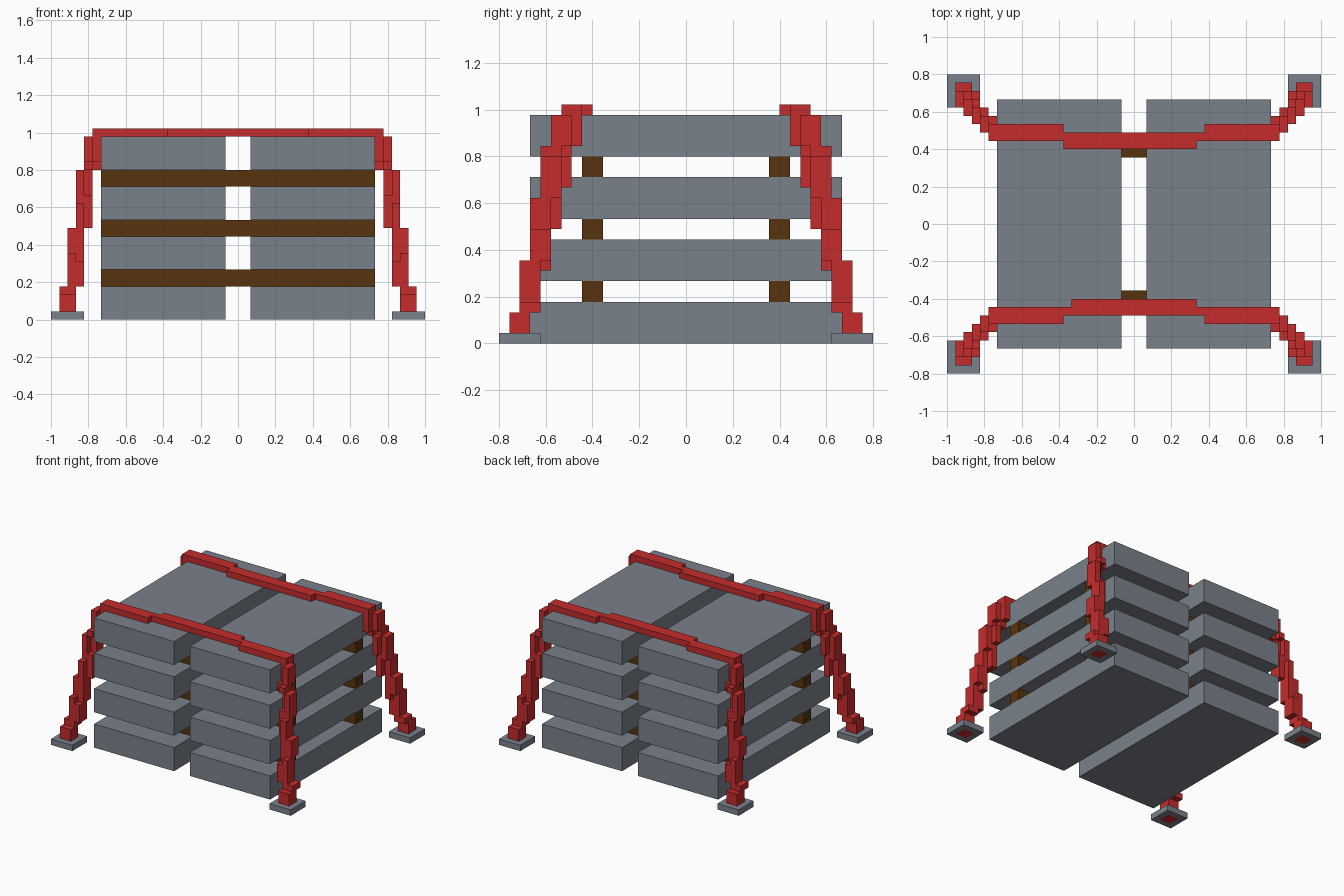
import bpy, bmesh

if "Cube" in bpy.data.objects:
    bpy.data.objects.remove(bpy.data.objects["Cube"], do_unlink=True)

U = 2 / 45  # grid unit


def material(name, rgb):
    m = bpy.data.materials.new(name)
    m.use_nodes = True
    m.diffuse_color = (*rgb, 1)
    m.node_tree.nodes["Principled BSDF"].inputs["Base Color"].default_value = (*rgb, 1)
    return m


grey = material("slate grey", (0.195, 0.22, 0.26))
red = material("strap red", (0.56, 0.025, 0.025))
brown = material("dark wood", (0.095, 0.034, 0.004))


def blocks(name, boxes, mat, sx=1, sy=1):
    """Join boxes (x0, x1, y0, y1, z0, z1 in grid units), flipped by sx and sy."""
    bm = bmesh.new()
    for x0, x1, y0, y1, z0, z1 in boxes:
        for v in bmesh.ops.create_cube(bm, size=1)["verts"]:
            v.co.x = sx * U * (x1 if v.co.x > 0 else x0)
            v.co.y = sy * U * (y1 if v.co.y > 0 else y0)
            v.co.z = U * (z1 if v.co.z > 0 else z0)
    bmesh.ops.recalc_face_normals(bm, faces=bm.faces)
    mesh = bpy.data.meshes.new(name)
    bm.to_mesh(mesh)
    bm.free()
    mesh.materials.append(mat)
    ob = bpy.data.objects.new(name, mesh)
    bpy.context.collection.objects.link(ob)
    return ob


# Two stacks of four slabs
for side, sx in (("left", 1), ("right", -1)):
    for i in range(4):
        blocks(f"{side}_slab_{i + 1}", [(1.5, 16.5, -15, 15, 6 * i, 6 * i + 4)], grey, sx)

# Wooden spacers between the layers
for end, sy in (("back", 1), ("front", -1)):
    for i in range(3):
        blocks(f"{end}_spacer_{i + 1}", [(-16.5, 16.5, 8, 10, 6 * i + 4, 6 * i + 6)], brown, 1, sy)

# Straps over the top
ends = [(8.5, 17.5, 10, 12, 22, 23), (-17.5, -8.5, 10, 12, 22, 23)]
blocks("front_strap", ends + [(-7.5, 7.5, 9, 11, 22, 23), (-8.5, -7.5, 10, 11, 22, 23),
                              (7.5, 8.5, 10, 11, 22, 23)], red, 1, -1)
blocks("back_strap", ends + [(-8.5, 7.5, 9, 11, 22, 23), (7.5, 8.5, 10, 11, 22, 23)], red)

# Stepped hanging straps: inner x, first y, last y, bottom z, top z
STEPS = [(19.5, 15, 17, 0, 3), (19.5, 14, 16, 3, 4), (18.5, 14, 16, 4, 7),
         (18.5, 13, 16, 7, 8), (18.5, 13, 15, 8, 11), (17.5, 12, 15, 11, 14),
         (17.5, 12, 14, 14, 15), (17.5, 11, 14, 15, 18), (16.5, 11, 14, 18, 19),
         (16.5, 10, 13, 19, 22)]
tie = []
for x, y0, y1, z0, z1 in STEPS:
    skew = y1 - y0 - 2  # wide steps are staggered in plan
    tie += [(x, x + 1, y0, y1 - skew, z0, z1), (x + 1, x + 2, y0 + skew, y1, z0, z1)]

# Foot plate framed around the strap end
plate = [(18.5, 22.5, 14, 15, 0, 1), (18.5, 22.5, 17, 18, 0, 1),
         (18.5, 19.5, 15, 17, 0, 1), (21.5, 22.5, 15, 17, 0, 1)]

for side, sx in (("left", 1), ("right", -1)):
    for end, sy in (("back", 1), ("front", -1)):
        blocks(f"{end}_{side}_hanging_strap", tie, red, sx, sy)
        blocks(f"{end}_{side}_foot_plate", plate, grey, sx, sy)
